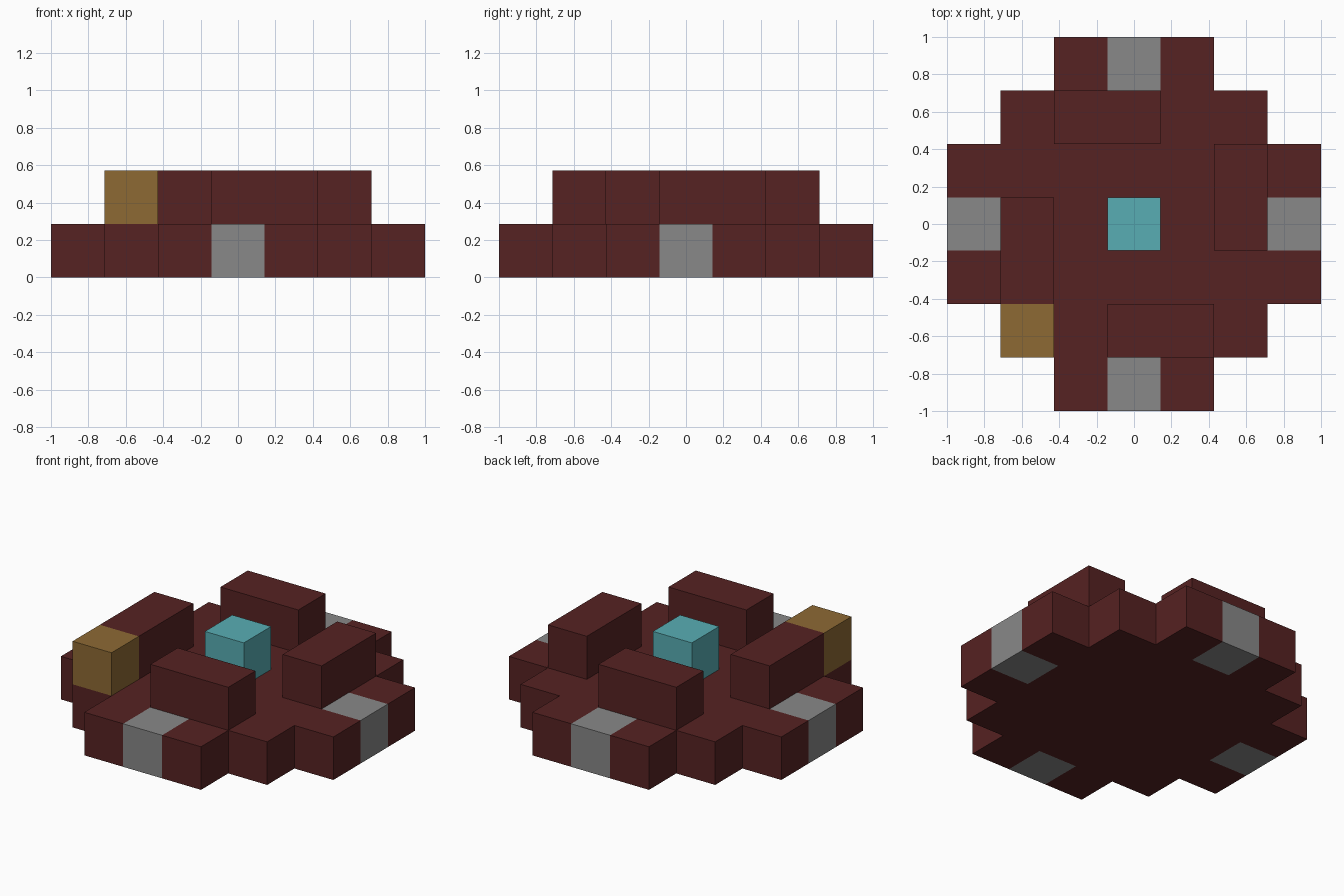
import bpy
import bmesh

U = 2 / 7  # side of one block

cube = bpy.data.objects.get("Cube")
if cube:
    bpy.data.objects.remove(cube, do_unlink=True)


def material(name, r, g, b):
    mat = bpy.data.materials.new(name)
    mat.use_nodes = True
    mat.diffuse_color = (r, g, b, 1)
    mat.node_tree.nodes["Principled BSDF"].inputs["Base Color"].default_value = (r, g, b, 1)
    return mat


maroon = material("dark_maroon", 0.093, 0.016, 0.016)
grey = material("mid_grey", 0.246, 0.246, 0.246)
gold = material("dull_gold", 0.27, 0.144, 0.034)
teal = material("pale_teal", 0.098, 0.423, 0.456)


def add_object(name, bm, mats):
    mesh = bpy.data.meshes.new(name)
    bm.to_mesh(mesh)
    bm.free()
    for mat in mats:
        mesh.materials.append(mat)
    obj = bpy.data.objects.new(name, mesh)
    bpy.context.collection.objects.link(obj)
    return obj


def block(name, mat, x0, x1, y0, y1):
    """Box on the upper layer covering the given range of grid cells."""
    bm = bmesh.new()
    bmesh.ops.create_cube(bm, size=U)
    bmesh.ops.scale(bm, vec=(x1 - x0 + 1, y1 - y0 + 1, 1), verts=bm.verts)
    bmesh.ops.translate(bm, vec=((x0 + x1) / 2 * U, (y0 + y1) / 2 * U, 1.5 * U), verts=bm.verts)
    return add_object(name, bm, [mat])


# Stepped round base: grid cells, grey in the middle of each outer edge
bm = bmesh.new()
half_widths = {0: 3, 1: 3, 2: 2, 3: 1}
for y in range(-3, 4):
    width = half_widths[abs(y)]
    for x in range(-width, width + 1):
        corners = [(-.5, -.5), (.5, -.5), (.5, .5), (-.5, .5)]
        face = bm.faces.new([bm.verts.new(((x + i) * U, (y + j) * U, U)) for i, j in corners])
        face.material_index = int(x * y == 0 and abs(x + y) == 3)
bmesh.ops.remove_doubles(bm, verts=bm.verts, dist=0.001)
base = add_object("stepped_base", bm, [maroon, grey])
solid = base.modifiers.new("thickness", "SOLIDIFY")
solid.thickness = U
solid.offset = -1

# Four low walls in a pinwheel
block("front_wall", maroon, 0, 1, -2, -2)
block("left_wall", maroon, 2, 2, 0, 1)
block("back_wall", maroon, -1, 0, 2, 2)
block("right_wall", maroon, -2, -2, -1, 0)

# Corner and centre blocks
block("corner_block", gold, -2, -2, -2, -2)
block("centre_block", teal, 0, 0, 0, 0)
